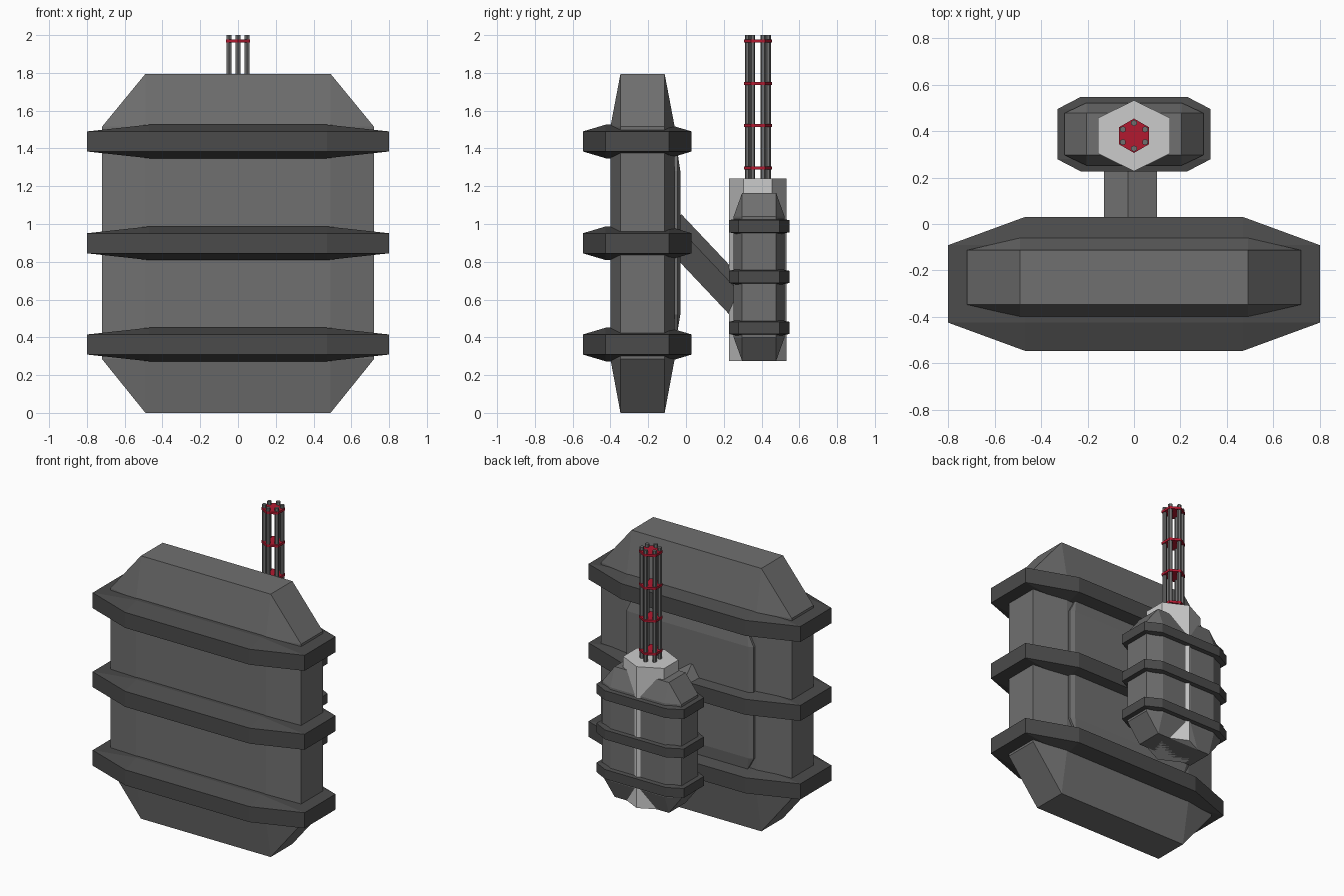
import bpy, bmesh, math
from mathutils import Vector

if "Cube" in bpy.data.objects:
    bpy.data.objects.remove(bpy.data.objects["Cube"])

def hull(name, pts):
    """Faceted solid wrapped around a few points."""
    bm = bmesh.new()
    for p in pts:
        bm.verts.new(p)
    r = bmesh.ops.convex_hull(bm, input=bm.verts[:])
    junk = [g for g in r["geom_interior"] if isinstance(g, bmesh.types.BMVert)]
    if junk:
        bmesh.ops.delete(bm, geom=junk, context='VERTS')
    bmesh.ops.dissolve_limit(bm, angle_limit=0.01, verts=bm.verts[:], edges=bm.edges[:])
    bmesh.ops.recalc_face_normals(bm, faces=bm.faces[:])
    me = bpy.data.meshes.new(name)
    bm.to_mesh(me)
    bm.free()
    ob = bpy.data.objects.new(name, me)
    bpy.context.collection.objects.link(ob)
    return ob

def capped_block(name, cy, outer, inner, z0, z1, z2, z3):
    """Octagonal block between z1 and z2, tapering to rectangles at z0 and z3."""
    (ox, oy), (ix, iy) = outer, inner
    pts = []
    for sx in (-1, 1):
        for sy in (-1, 1):
            for z in (z1, z2):
                pts += [(sx * ox, cy + sy * iy, z), (sx * ix, cy + sy * oy, z)]
            for z in (z0, z3):
                pts.append((sx * ix, cy + sy * iy, z))
    return hull(name, pts)

def prism(name, cy, rx, ry, z0, z1, cx=0.0):
    """Six-sided upright prism with corners toward +-y."""
    k = math.cos(math.pi / 6)
    pts = []
    for i in range(6):
        a = math.pi / 2 + i * math.pi / 3
        for z in (z0, z1):
            pts.append((cx + rx * math.cos(a) / k, cy + ry * math.sin(a), z))
    return hull(name, pts)

red = bpy.data.materials.new("red")
red.diffuse_color = (0.45, 0.01, 0.03, 1)
red.use_nodes = True
red.node_tree.nodes["Principled BSDF"].inputs["Base Color"].default_value = red.diffuse_color
dark = bpy.data.materials.new("dark_grey")
dark.diffuse_color = (0.07, 0.07, 0.07, 1)
dark.use_nodes = True
dark.node_tree.nodes["Principled BSDF"].inputs["Base Color"].default_value = dark.diffuse_color
grey = bpy.data.materials.new("mid_grey")
grey.diffuse_color = (0.16, 0.16, 0.16, 1)
grey.use_nodes = True
grey.node_tree.nodes["Principled BSDF"].inputs["Base Color"].default_value = grey.diffuse_color

# Shield body with its three bands
capped_block("shield_body", -0.23, (0.72, 0.17), (0.49, 0.117),
             0, 0.285, 1.515, 1.795).data.materials.append(grey)
for i, z in enumerate((0.362, 0.898, 1.437)):
    capped_block(f"shield_band_{i}", -0.258, (0.80, 0.288), (0.47, 0.167),
                 z - 0.089, z - 0.053, z + 0.053, z + 0.089).data.materials.append(dark)

# Raised back panel
pts = []
for sx in (-1, 1):
    for sz in (-1, 1):
        pts.append((sx * 0.45, -0.03, 0.90 + sz * 0.38))
        for y in (-0.045, -0.10):
            pts += [(sx * 0.48, y, 0.90 + sz * 0.38), (sx * 0.43, y, 0.905 + sz * 0.475)]
hull("back_panel", pts).data.materials.append(grey)

# Slanted arm between shield and gun
d = Vector((0, 0.69, -0.73)).normalized()
n = Vector((0, -d.z, d.y))
start = Vector((0, -0.09, 0.99))
arm = [start + Vector((u, 0, 0)) + n * v + d * t
       for u, v in ((-0.025, 0.09), (0.10, 0.03), (-0.005, -0.09), (-0.13, -0.03))
       for t in (0, 0.62)]
hull("arm", arm).data.materials.append(grey)

# Gun body with its bands
GY = 0.387
capped_block("gun_body", GY, (0.30, 0.135), (0.205, 0.09),
             0.275, 0.40, 1.04, 1.165).data.materials.append(grey)
for i, z in enumerate((0.45, 0.72, 0.988)):
    capped_block(f"gun_band_{i}", GY, (0.33, 0.16), (0.23, 0.108),
                 z - 0.043, z - 0.032, z + 0.032, z + 0.043).data.materials.append(dark)

# Barrel housing, barrels and red clamps
BY = 0.38
prism("barrel_housing", BY, 0.155, 0.153, 0.275, 1.24)
for i in range(6):
    a = math.pi / 2 + i * math.pi / 3
    prism(f"barrel_{i}", BY + 0.055 * math.sin(a), 0.012, 0.0138, 1.2, 2.0,
          0.055 * math.cos(a)).data.materials.append(grey)
for i, z in enumerate((1.297, 1.522, 1.745, 1.97)):
    prism(f"barrel_clamp_{i}", BY, 0.064, 0.074, z - 0.008, z + 0.008).data.materials.append(red)
